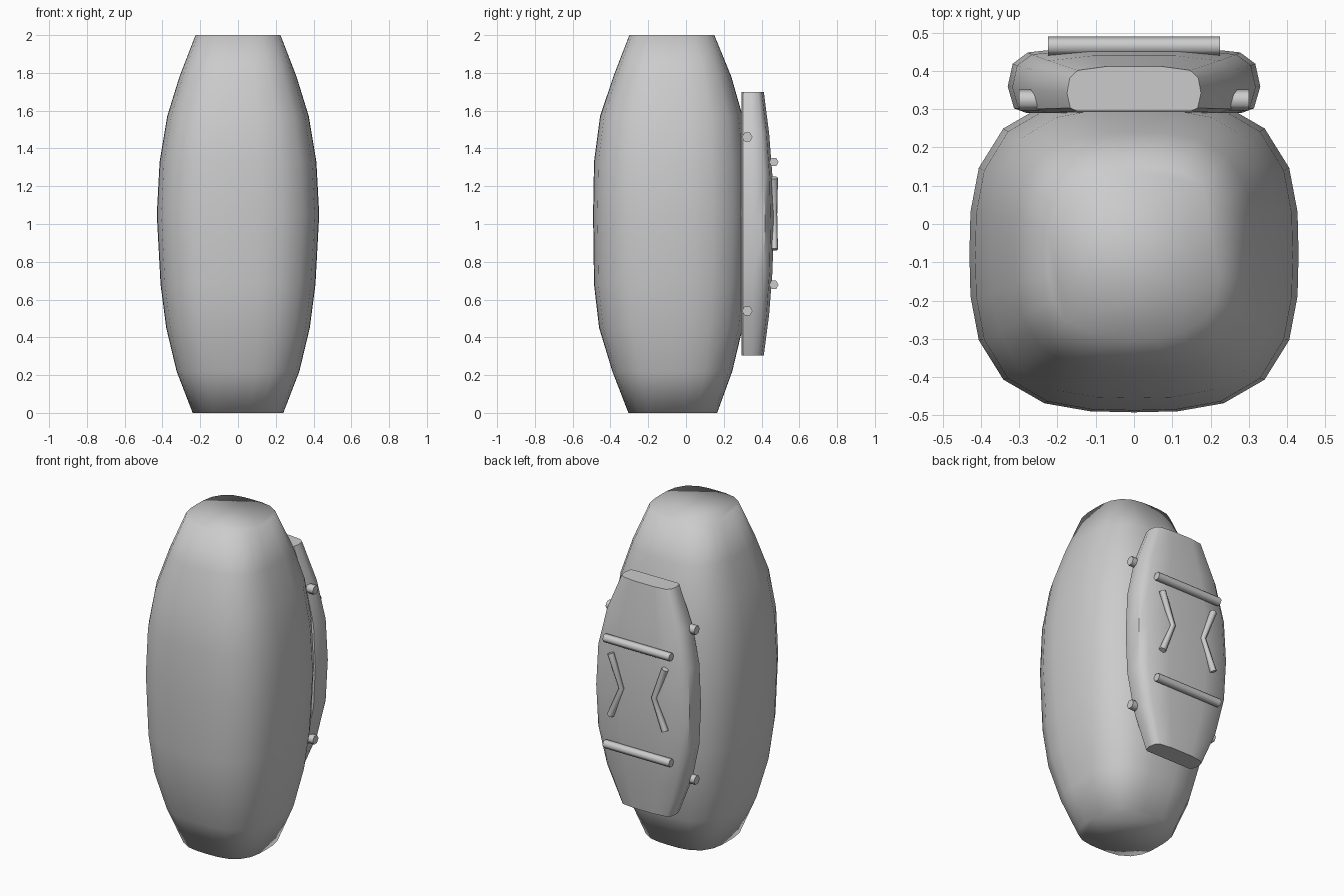
import bpy, math

if "Cube" in bpy.data.objects:
    bpy.data.objects.remove(bpy.data.objects["Cube"])

def loft(name, rings, angle=None):
    """Skin a stack of equal-length closed rings and cap both ends."""
    n = len(rings[0])
    verts = [p for ring in rings for p in ring]
    faces = [(r * n + i, r * n + (i + 1) % n, (r + 1) * n + (i + 1) % n, (r + 1) * n + i)
             for r in range(len(rings) - 1) for i in range(n)]
    faces.append(tuple(range(n - 1, -1, -1)))
    faces.append(tuple(range(len(verts) - n, len(verts))))
    mesh = bpy.data.meshes.new(name)
    mesh.from_pydata(verts, [], faces)
    ob = bpy.data.objects.new(name, mesh)
    bpy.context.collection.objects.link(ob)
    mesh.shade_smooth()
    if angle:
        bpy.ops.object.select_all(action='DESELECT')
        ob.select_set(True)
        bpy.context.view_layer.objects.active = ob
        bpy.ops.object.shade_smooth_by_angle(angle=math.radians(angle))
    return ob

# Barrel body: rounded-square sections (z, half width, front y, back y)
def squircle(z, w, y0, y1, n=24, e=3.0):
    cy, d = (y0 + y1) / 2, (y1 - y0) / 2
    ring = []
    for i in range(n):
        a = 2 * math.pi * i / n
        c, s = math.cos(a), math.sin(a)
        r = (abs(c) ** e + abs(s) ** e) ** (-1 / e)
        ring.append((w * r * c, cy + d * r * s, z))
    return ring

body = [(0, .24, -.305, .165), (.22, .325, -.39, .245), (.45, .38, -.46, .30),
        (.68, .41, -.487, .325), (1.05, .43, -.492, .335), (1.33, .415, -.487, .325),
        (1.57, .375, -.455, .30), (1.78, .31, -.385, .24), (2, .225, -.30, .15)]
loft("body", [squircle(*b) for b in body])

# Back panel: bevelled slab, narrowing to both ends (z, half width, front y, back y)
half = [(.85, 0), (.95, .07), (1, .40), (.96, .74), (.84, .91), (.4, 1)]
def slab(z, w, y0, y1):
    pts = half + [(-x, y) for x, y in reversed(half)]
    return [(x * w, y0 + y * (y1 - y0), z) for x, y in pts]

panel = [(.305, .175, .295, .412), (.52, .265, .29, .44), (.75, .318, .29, .458),
         (1.0, .33, .29, .464), (1.25, .318, .29, .458), (1.48, .265, .29, .44),
         (1.70, .175, .295, .412)]
loft("back_panel", [slab(*p) for p in panel], 40)

# Cross rods: through the panel sides, and across its back face
def rod(name, length, y, z, r):
    bpy.ops.mesh.primitive_cylinder_add(vertices=6, radius=r, depth=length,
                                        location=(0, y, z), rotation=(0, math.pi / 2, 0))
    ob = bpy.context.object
    ob.name = name
    bpy.ops.object.shade_smooth_by_angle(angle=math.radians(65))

for side, s in (("upper", 1), ("lower", -1)):
    rod(side + "_side_rod", .60, .324, 1 + .46 * s, .028)
    rod(side + "_back_bar", .45, .465, 1.003 + .325 * s, .025)

# Bent handles on the back face
for side, s in (("right", 1), ("left", -1)):
    cu = bpy.data.curves.new(side + "_bent_handle", 'CURVE')
    cu.dimensions = '3D'
    cu.bevel_depth = .02
    cu.bevel_resolution = 1
    cu.use_fill_caps = True
    sp = cu.splines.new('POLY')
    sp.points.add(2)
    for p, (x, z) in zip(sp.points, [(.185, 1.245), (.11, 1.05), (.185, .865)]):
        p.co = (x * s, .467, z, 1)
    sp.points[1].radius = .8
    bpy.context.collection.objects.link(bpy.data.objects.new(side + "_bent_handle", cu))
